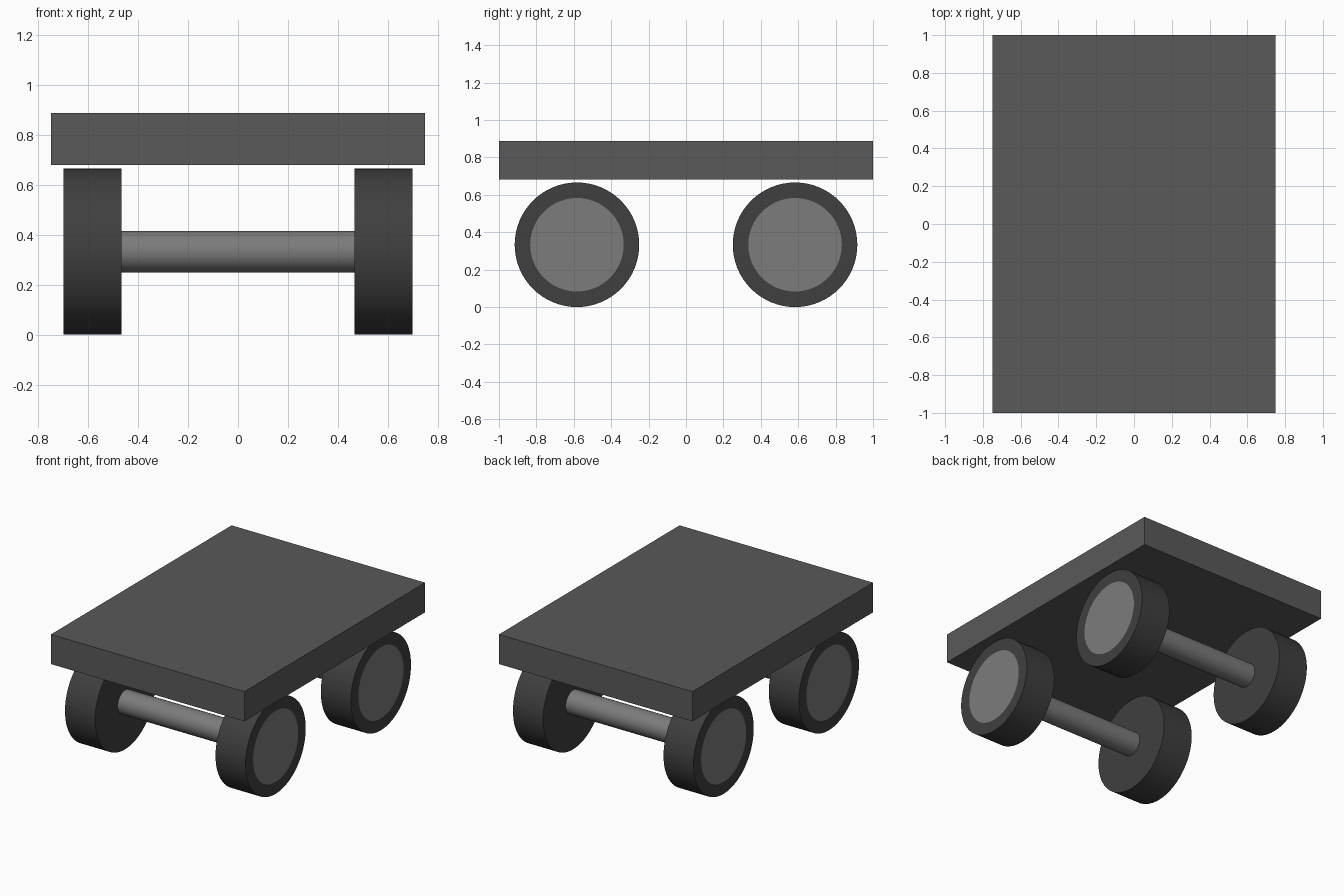
import bpy, bmesh, math
from mathutils import Matrix

if "Cube" in bpy.data.objects:
    bpy.data.objects.remove(bpy.data.objects["Cube"])

WHEEL_R, HUB_R, AXLE_R = 0.333, 0.25, 0.083
WHEEL_IN, WHEEL_OUT = 0.467, 0.70
AXLE_Y = 0.583


def material(name, v):
    m = bpy.data.materials.new(name)
    m.diffuse_color = (v, v, v, 1)
    m.use_nodes = True
    m.node_tree.nodes["Principled BSDF"].inputs["Base Color"].default_value = m.diffuse_color
    return m


deck_grey = material("deck_grey", 0.1)
tyre_black = material("tyre_black", 0.05)
metal_grey = material("metal_grey", 0.2)


def finish(bm, name, *mats):
    mesh = bpy.data.meshes.new(name)
    bm.to_mesh(mesh)
    bm.free()
    for m in mats:
        mesh.materials.append(m)
    ob = bpy.data.objects.new(name, mesh)
    bpy.context.collection.objects.link(ob)
    return ob


def smooth(ob):
    bpy.ops.object.select_all(action='DESELECT')
    ob.select_set(True)
    bpy.context.view_layer.objects.active = ob
    bpy.ops.object.shade_smooth_by_angle(angle=math.radians(30))


def x_cylinder(radius, x0, x1, y, segments):
    bm = bmesh.new()
    place = Matrix.Translation(((x0 + x1) / 2, y, WHEEL_R)) @ Matrix.Rotation(math.pi / 2, 4, 'Y')
    bmesh.ops.create_cone(bm, cap_ends=True, segments=segments, radius1=radius,
                          radius2=radius, depth=abs(x1 - x0), matrix=place)
    return bm


# Flat deck
bm = bmesh.new()
bmesh.ops.create_cube(bm, size=1, matrix=Matrix.Translation((0, 0, 0.785)) @ Matrix.Diagonal((1.5, 2, 0.208, 1)))
finish(bm, "deck", deck_grey)

for end, y in (("front", -AXLE_Y), ("back", AXLE_Y)):
    # Axle between the wheels
    smooth(finish(x_cylinder(AXLE_R, -WHEEL_IN, WHEEL_IN, y, 48), end + "_axle", metal_grey))

    # Wheels, with a flush hub disc set into the outer face
    for side, s in (("left", -1), ("right", 1)):
        bm = x_cylinder(WHEEL_R, s * WHEEL_IN, s * WHEEL_OUT, y, 64)
        bm.normal_update()
        cap = next(f for f in bm.faces if f.normal.x * s > 0.9)
        bmesh.ops.inset_region(bm, faces=[cap], thickness=WHEEL_R - HUB_R, use_even_offset=True)
        cap.material_index = 1
        smooth(finish(bm, f"{end}_{side}_wheel", tyre_black, metal_grey))
